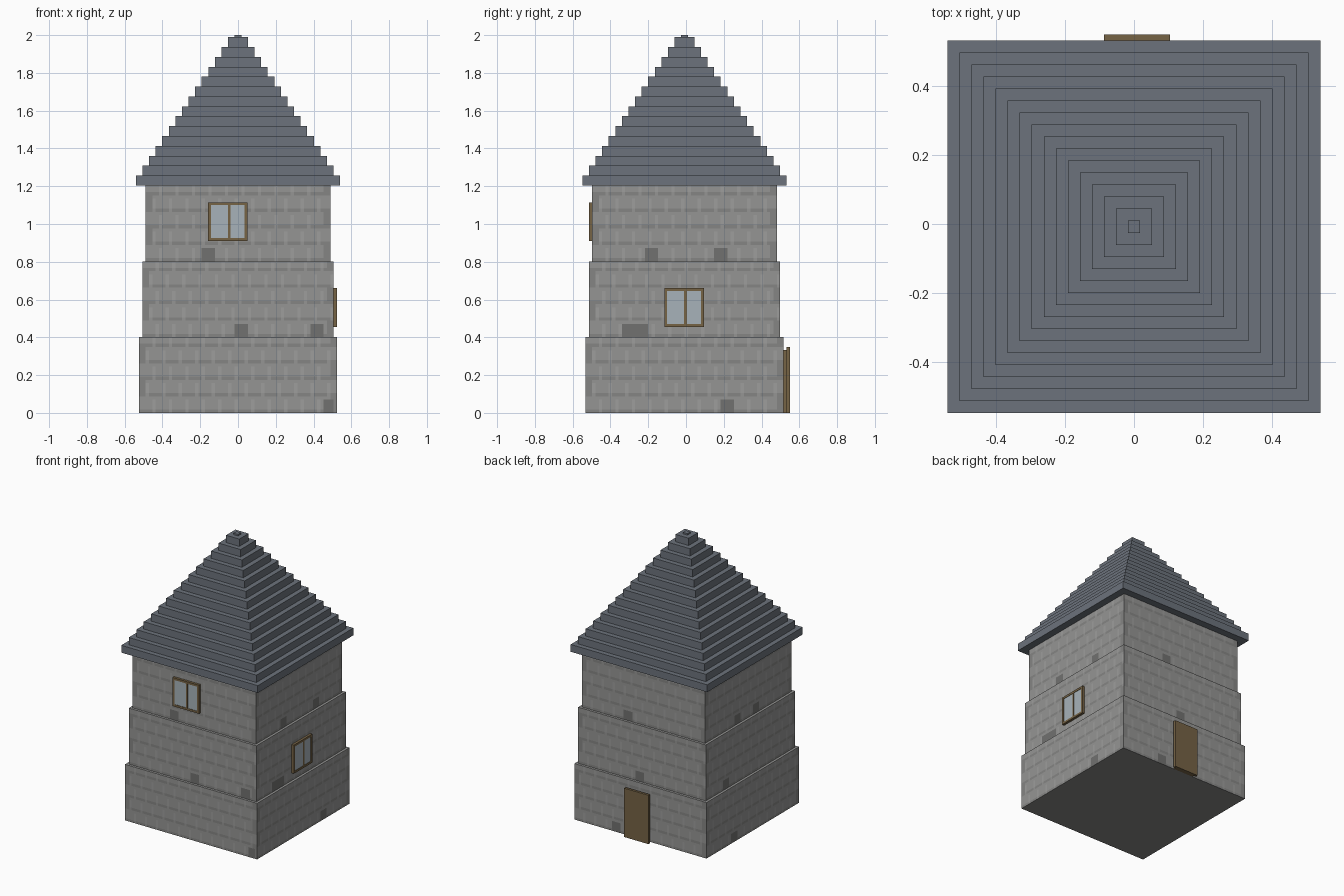
import bpy, bmesh
from math import pi
from mathutils import Matrix, Vector

if "Cube" in bpy.data.objects:
    bpy.data.objects.remove(bpy.data.objects["Cube"])

U = 0.0349            # basic block size
YC = -0.008           # tower axis in y
TIER_H = 11.5 * U
MATS = {}


def mat(name, rgb):
    if name not in MATS:
        m = bpy.data.materials.new(name)
        m.diffuse_color = (*rgb, 1)
        m.use_nodes = True
        m.node_tree.nodes["Principled BSDF"].inputs["Base Color"].default_value = m.diffuse_color
        MATS[name] = m
    return MATS[name]


STONE = mat("stone", (0.30, 0.30, 0.295))
MORTAR = mat("mortar", (0.235, 0.235, 0.23))
LIGHT = mat("light_stone", (0.34, 0.34, 0.335))
DARK = mat("dark_stone", (0.165, 0.165, 0.16))
SLATE = mat("slate", (0.15, 0.17, 0.20))
WOOD = mat("wood", (0.18, 0.125, 0.06))
GLASS = mat("glass", (0.39, 0.45, 0.49))


def finish(name, bm, mats):
    bmesh.ops.remove_doubles(bm, verts=bm.verts, dist=1e-5)
    bmesh.ops.recalc_face_normals(bm, faces=bm.faces)
    me = bpy.data.meshes.new(name)
    bm.to_mesh(me)
    bm.free()
    for m in mats:
        me.materials.append(m)
    ob = bpy.data.objects.new(name, me)
    bpy.context.collection.objects.link(ob)
    return ob


def side(k):
    """Frame of wall k (0 front, 1 right, 2 back, 3 left): x along, -y outward."""
    return Matrix.Translation((0, YC, 0)) @ Matrix.Rotation(k * pi / 2, 4, 'Z')


def box(bm, k, s0, s1, o0, o1, z0, z1):
    """Box on wall k: span s, distance out from the axis o, height z."""
    size = Matrix.Diagonal((s1 - s0, o1 - o0, z1 - z0, 1))
    mid = Matrix.Translation(((s0 + s1) / 2, -(o0 + o1) / 2, (z0 + z1) / 2))
    bmesh.ops.create_cube(bm, size=1, matrix=side(k) @ mid @ size)


# Dark stones at the foot of each storey: (storey, wall) -> spans along the wall
PATCHES = {
    (0, 0): [(0.45, 0.505)], (1, 0): [(-0.02, 0.05), (0.38, 0.45)], (2, 0): [(-0.19, -0.12)],
    (0, 1): [(0.20, 0.27)], (1, 1): [(-0.33, -0.19)], (2, 1): [(-0.21, -0.14), (0.16, 0.23)],
    (0, 2): [(-0.23, -0.16)], (1, 2): [(-0.05, 0.02)], (2, 2): [(-0.16, -0.09)],
    (0, 3): [(-0.24, -0.17)], (1, 3): [(-0.31, -0.24)], (2, 3): [(-0.16, -0.09), (0.05, 0.12)],
}


def stone_index(t, k, i, j, n, s):
    """Material slot of one wall cell."""
    if j < 4 and any(a < s < b for a, b in PATCHES[(t, k)]):
        return 3
    row, r = divmod(j, 5)
    if (i < 2 or i >= n - 2) and row % 2 == (i < 2):
        return 1
    c = (i + 2 * (row % 2)) % 5
    if r == 0:
        return 1 if c < 4 else 0
    return 2 if c == 4 and r < 4 else 0


# Three stone storeys, each slightly narrower
for t, name in enumerate(("lower_storey", "middle_storey", "upper_storey")):
    bm = bmesh.new()
    n, rows = 60 - 2 * t, 23
    half, z0, c = n * U / 4, t * TIER_H, U / 2
    for k in range(4):
        m = side(k)
        g = [[bm.verts.new(m @ Vector((-half + i * c, -half, z0 + j * c)))
              for j in range(rows + 1)] for i in range(n + 1)]
        for i in range(n):
            for j in range(rows):
                f = bm.faces.new((g[i][j], g[i + 1][j], g[i + 1][j + 1], g[i][j + 1]))
                f.material_index = stone_index(t, k, i, j, n, -half + (i + 0.5) * c)
    bmesh.ops.remove_doubles(bm, verts=bm.verts, dist=1e-5)
    for z in (z0, z0 + TIER_H):   # floor and ledge
        loop = [e for e in bm.edges if e.is_boundary
                and all(abs(v.co.z - z) < 1e-4 for v in e.verts)]
        bmesh.ops.contextual_create(bm, geom=loop)
    finish(name, bm, (STONE, MORTAR, LIGHT, DARK))

# Stepped pyramid roof: stepped profile swept round four corners
z = 3 * TIER_H
profile = []
for i in range(16):
    h = (15.5 - i) * U
    top = min(z + 1.5 * U, 2.0)
    profile += [(h, z), (h, top)]
    z = top
bm = bmesh.new()
rings = [[bm.verts.new((x * h, YC + y * h, pz))
          for x, y in ((-1, -1), (1, -1), (1, 1), (-1, 1))] for h, pz in profile]
for a, b in zip(rings, rings[1:]):
    for q in range(4):
        p = (q + 1) % 4
        bm.faces.new((a[q], a[p], b[p], b[q]))
bm.faces.new(rings[0][::-1])
bm.faces.new(rings[-1])
finish("stepped_roof", bm, [SLATE])


# Two-pane windows
def window(name, k, wall, s, z, w=6 * U, h=0.205, b=0.015):
    out = wall + U / 2
    bm = bmesh.new()
    for a in (s - w / 2, s + w / 2 - b):
        box(bm, k, a, a + b, wall, out, z, z + h)
    for a in (z, z + h - b):
        box(bm, k, s - w / 2 + b, s + w / 2 - b, wall, out, a, a + b)
    box(bm, k, s, s + b, wall, out, z + b, z + h - b)
    finish(name + "_frame", bm, [WOOD])
    bm = bmesh.new()
    box(bm, k, s - w / 2 + b, s, wall, out - 0.003, z + b, z + h - b)
    box(bm, k, s + b, s + w / 2 - b, wall, out - 0.003, z + b, z + h - b)
    finish(name + "_glass", bm, [GLASS])


window("front_window", 0, 14 * U, -0.054, 0.91)
window("right_window", 1, 14.5 * U, -0.002, 0.455)

# Back door: backing and raised panel
bm = bmesh.new()
box(bm, 2, -0.088, 0.07, 15 * U, 15.5 * U, 0, 0.333)
finish("door_backing", bm, [WOOD])
bm = bmesh.new()
box(bm, 2, -0.105, 0.087, 15.5 * U, 16 * U, 0, 0.35)
finish("door_panel", bm, [WOOD])
